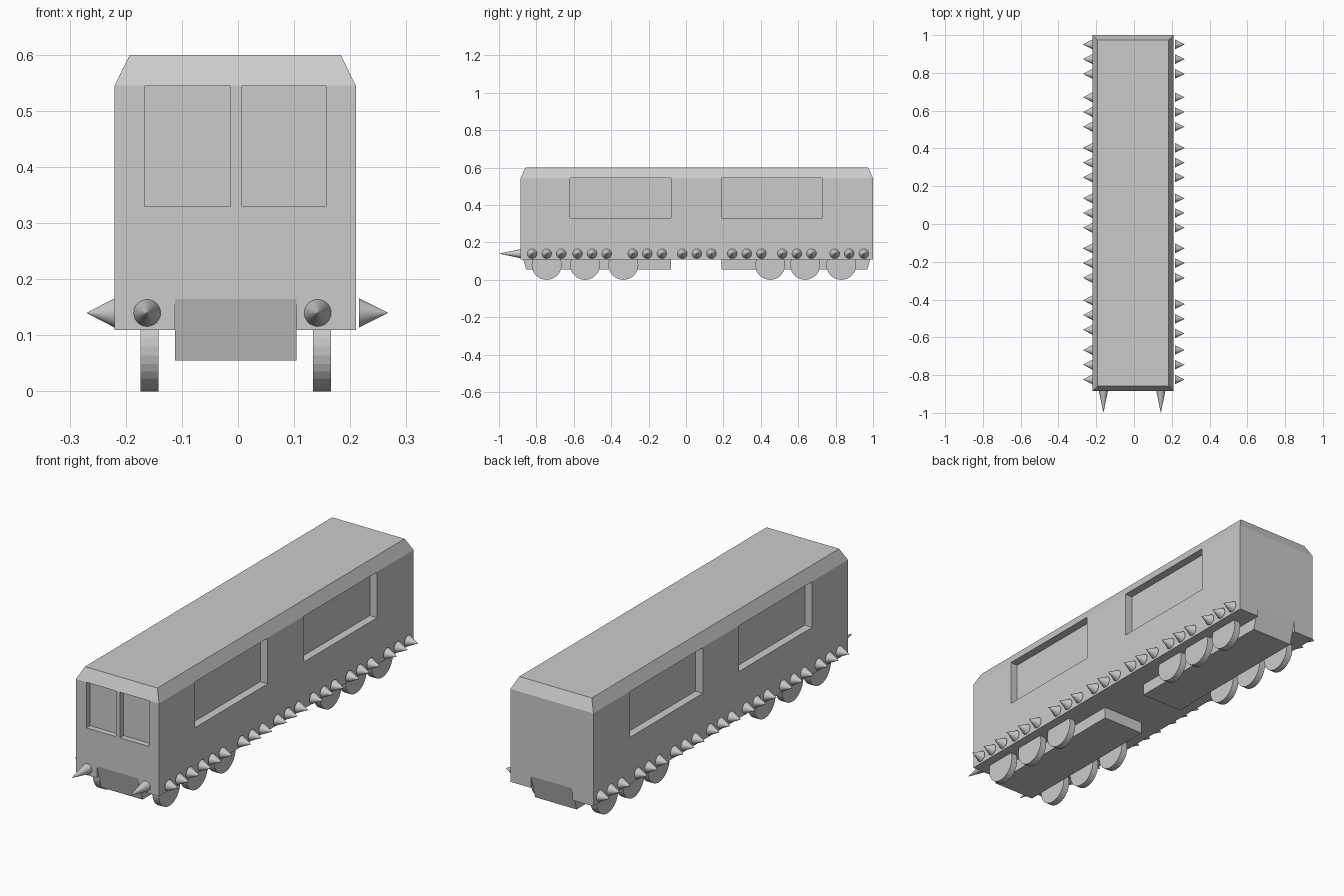
import bpy
import bmesh
from math import pi
from mathutils import Matrix, Vector

cube = bpy.data.objects.get("Cube")
if cube:
    bpy.data.objects.remove(cube, do_unlink=True)

grey = bpy.data.materials.new("plain grey")
grey.use_nodes = True
grey.diffuse_color = (0.6, 0.6, 0.6, 1)
grey.node_tree.nodes["Principled BSDF"].inputs["Base Color"].default_value = (0.6, 0.6, 0.6, 1)


def finish(name, bm):
    bmesh.ops.recalc_face_normals(bm, faces=bm.faces)
    mesh = bpy.data.meshes.new(name)
    bm.to_mesh(mesh)
    bm.free()
    mesh.materials.append(grey)
    ob = bpy.data.objects.new(name, mesh)
    bpy.context.collection.objects.link(ob)
    return ob


def loft(name, rings):
    """Stack of rectangles, each given as x0, x1, y0, y1, z."""
    bm = bmesh.new()
    loops = [[bm.verts.new(p) for p in
              ((x0, y0, z), (x1, y0, z), (x1, y1, z), (x0, y1, z))]
             for x0, x1, y0, y1, z in rings]
    for low, high in zip(loops, loops[1:]):
        for i in range(4):
            j = (i + 1) % 4
            bm.faces.new((low[i], low[j], high[j], high[i]))
    bm.faces.new(loops[0])
    bm.faces.new(loops[-1])
    return finish(name, bm)


def box(name, x0, x1, y0, y1, z0, z1):
    return loft(name, [(x0, x1, y0, y1, z0), (x0, x1, y0, y1, z1)])


def cone(name, base, direction, length, r1, r2, sides=32):
    direction = Vector(direction)
    bm = bmesh.new()
    turn = direction.to_track_quat('Z', 'Y').to_matrix().to_4x4()
    place = Matrix.Translation(Vector(base) + direction * length / 2) @ turn
    bmesh.ops.create_cone(bm, cap_ends=True, segments=sides, radius1=r1,
                          radius2=r2, depth=length, matrix=place)
    return finish(name, bm)


# Car body with bevelled roof edges
LEFT, RIGHT, FRONT, BACK = 0.21, -0.22, -0.885, 1.0
SHOULDER, BEVEL = 0.545, 0.027
body = loft("car_body", [
    (RIGHT, LEFT, FRONT, BACK, 0.11),
    (RIGHT, LEFT, FRONT, BACK, SHOULDER),
    (RIGHT + BEVEL, LEFT - BEVEL, FRONT + BEVEL, BACK - BEVEL, 0.6)])

# Recessed windows: two on the front, two on each side
cutters = []
SILL, HEAD = 0.33, SHOULDER - 0.001
for x0, x1 in ((-0.167, -0.013), (0.007, 0.157)):
    cutters.append(box("front_window_cutter", x0, x1, -1.1, FRONT + 0.028, SILL, HEAD))
for y0, y1 in ((-0.62, -0.08), (0.19, 0.73)):
    cutters.append(box("left_window_cutter", LEFT - 0.038, 0.4, y0, y1, SILL, HEAD))
    cutters.append(box("right_window_cutter", -0.4, RIGHT + 0.038, y0, y1, SILL, HEAD))

# Sloping notches at both ends where the underframes show
X0, X1, LOW, TOP, SLOPE = -0.112, 0.104, 0.055, 0.165, 0.03
GAP = 0.002
cutters.append(loft("front_notch_cutter", [
    (X0, X1, -1.1, FRONT + SLOPE + GAP, LOW), (X0, X1, -1.1, FRONT + GAP, TOP)]))
cutters.append(loft("back_notch_cutter", [
    (X0, X1, BACK - SLOPE - GAP, 1.2, LOW), (X0, X1, BACK - GAP, 1.2, TOP)]))

bpy.context.view_layer.objects.active = body
for cutter in cutters:
    cutter.hide_render = True
    mod = body.modifiers.new("cut", 'BOOLEAN')
    mod.operation = 'DIFFERENCE'
    mod.solver = 'EXACT'
    mod.object = cutter
    bpy.ops.object.modifier_apply(modifier=mod.name)
    bpy.data.objects.remove(cutter, do_unlink=True)

# Underframes with sloping outer ends
loft("front_underframe", [
    (X0, X1, FRONT + SLOPE, -0.08, LOW), (X0, X1, FRONT, -0.08, TOP)])
loft("back_underframe", [
    (X0, X1, 0.19, BACK - SLOPE, LOW), (X0, X1, 0.19, BACK, TOP)])

# Wheels
for y in (-0.745, -0.54, -0.335, 0.45, 0.637, 0.83):
    for side, x in (("right", -0.174), ("left", 0.134)):
        cone(side + "_wheel", (x, y, 0.08), (1, 0, 0), 0.032, 0.08, 0.08)

# Rows of side spikes in groups of three
SPIKE_Z = 0.14
groups = ((-0.823, -0.823), (-0.58, -0.56), (-0.285, -0.285), (-0.02, -0.02),
          (0.247, 0.247), (0.515, 0.515), (0.795, 0.795))
for left_y, right_y in groups:
    for i in range(3):
        step = i * 0.078
        cone("left_spike", (0.216, left_y + step, SPIKE_Z), (1, 0, 0), 0.052, 0.026, 0)
        cone("right_spike", (RIGHT, right_y + step, SPIKE_Z), (-1, 0, 0), 0.05, 0.026, 0)

# Long front spikes
for x in (-0.162, 0.142):
    cone("front_spike", (x, FRONT, SPIKE_Z), (0, -1, 0), 0.115, 0.024, 0)
